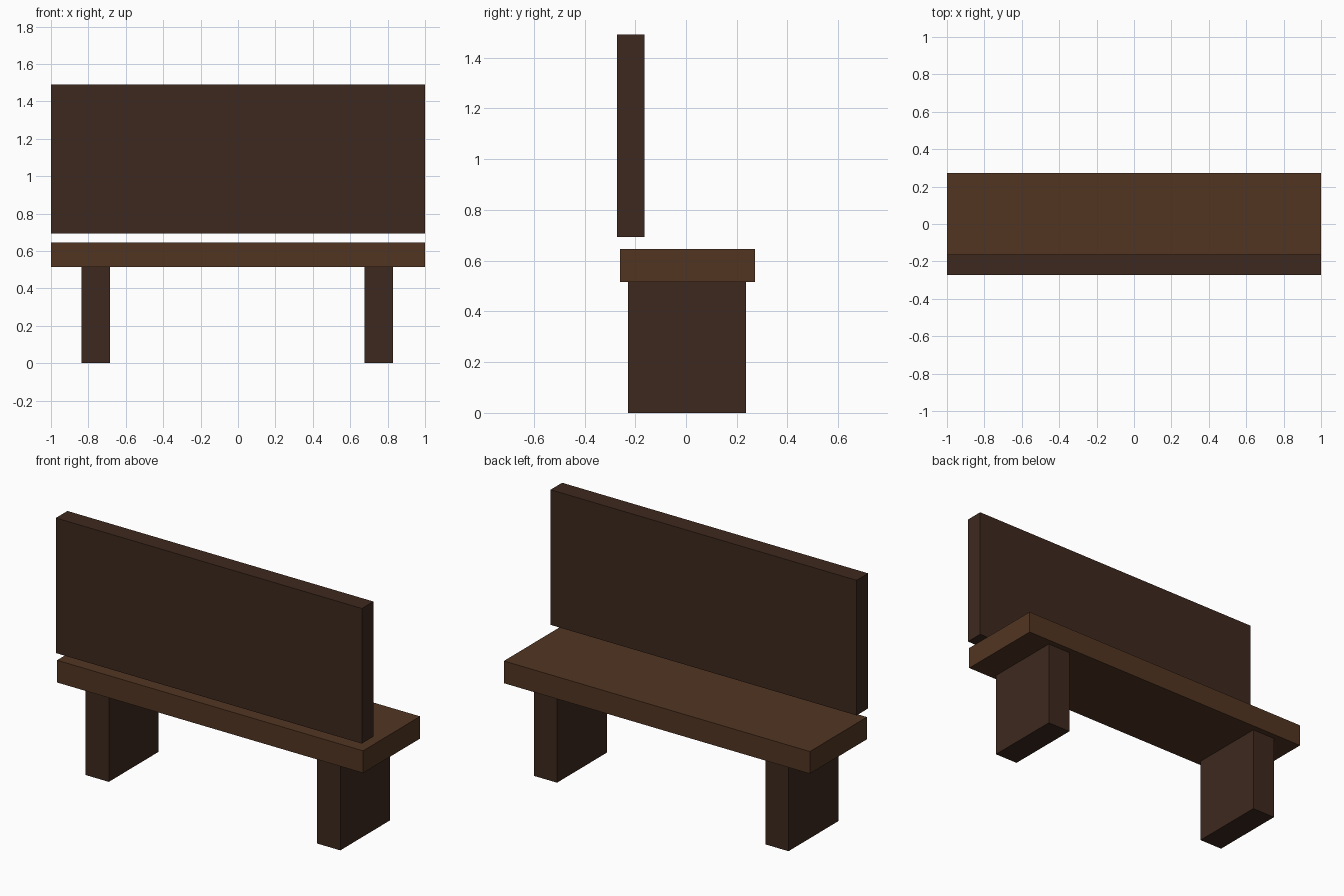
import bpy

if "Cube" in bpy.data.objects:
    bpy.data.objects.remove(bpy.data.objects["Cube"])


def material(name, rgb):
    m = bpy.data.materials.new(name)
    m.diffuse_color = (*rgb, 1.0)
    m.use_nodes = True
    m.node_tree.nodes["Principled BSDF"].inputs["Base Color"].default_value = m.diffuse_color
    return m


light_wood = material("light_wood", (0.084, 0.036, 0.016))
dark_wood = material("dark_wood", (0.048, 0.022, 0.013))


def box(name, x, y, z, mat):
    """Box spanning the (min, max) range on each axis."""
    spans = (x, y, z)
    bpy.ops.mesh.primitive_cube_add(size=1, location=[(a + b) / 2 for a, b in spans])
    obj = bpy.context.object
    obj.name = name
    obj.scale = [b - a for a, b in spans]
    bpy.ops.object.transform_apply(location=False, rotation=False, scale=True)
    obj.data.materials.append(mat)
    return obj


# Seat slab
box("seat", (-1, 1), (-0.261, 0.272), (0.515, 0.646), light_wood)

# Backrest board, floating just above the seat
box("backrest", (-1, 1), (-0.272, -0.164), (0.693, 1.491), dark_wood)

# Slab legs
for name, cx in (("left_leg", -0.76), ("right_leg", 0.753)):
    box(name, (cx - 0.076, cx + 0.076), (-0.229, 0.237), (0, 0.515), dark_wood)
